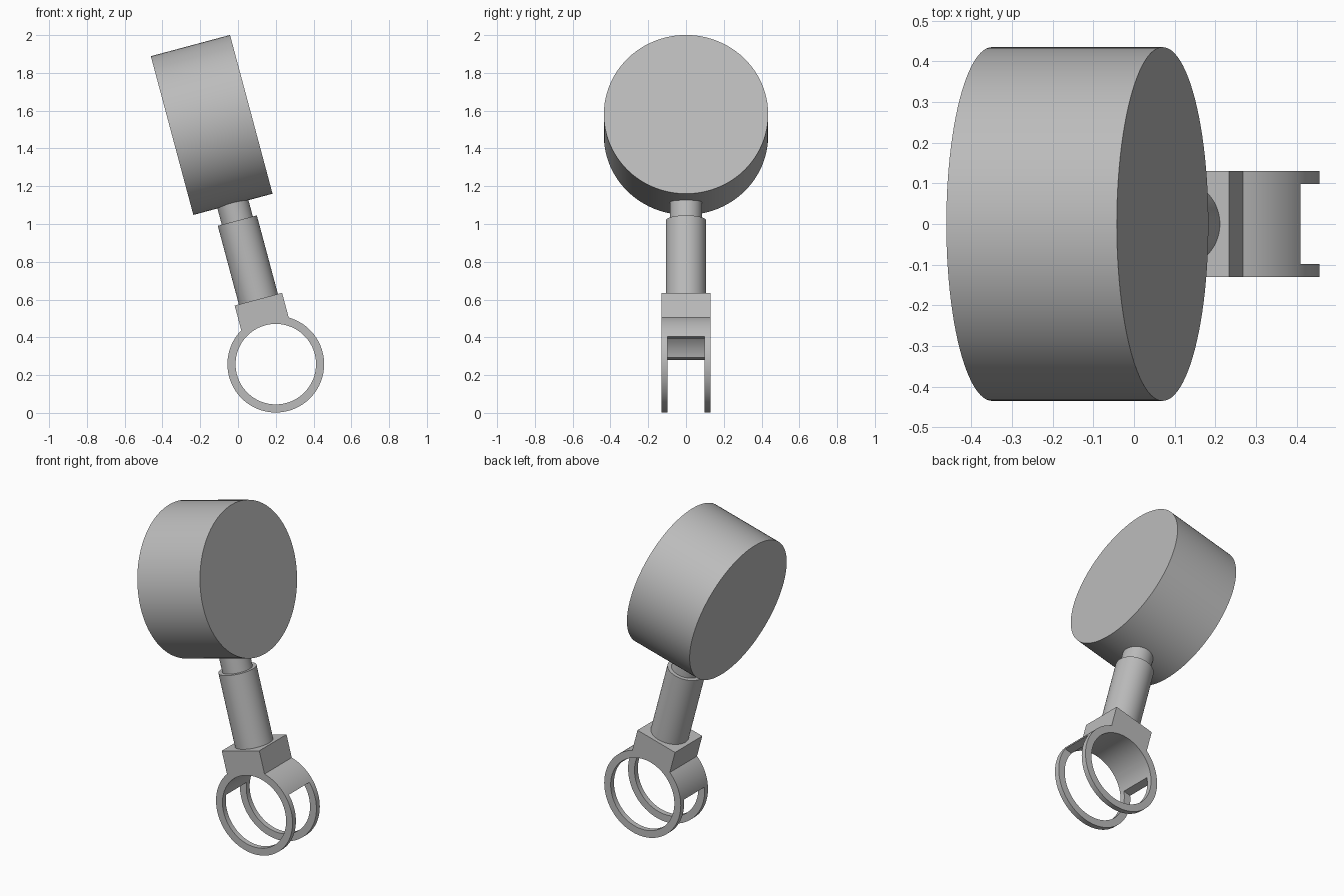
import bpy
import math
from mathutils import Matrix

cube = bpy.data.objects.get("Cube")
if cube:
    bpy.data.objects.remove(cube, do_unlink=True)

# Single grey material
grey = bpy.data.materials.new("mid_grey")
grey.use_nodes = True
colour = (0.5, 0.5, 0.5, 1)
grey.diffuse_color = colour
grey.node_tree.nodes["Principled BSDF"].inputs["Base Color"].default_value = colour

# The whole model leans about the clamp centre
LEAN = Matrix.Translation((0.2, 0, 0.258)) @ Matrix.Rotation(math.radians(-15), 4, 'Y')
CLAMP_R, BORE_R, HALF = 0.256, 0.213, 0.13


def finish(obj, name):
    obj.name = obj.data.name = name
    obj.data.materials.clear()
    obj.data.materials.append(grey)
    return obj


def cylinder(name, radius, low, high, axis='Z'):
    """Cylinder between two positions along a local axis."""
    bpy.ops.mesh.primitive_cylinder_add(vertices=96, radius=radius, depth=high - low)
    obj = bpy.context.object
    place = Matrix.Translation((0, 0, (low + high) / 2))
    turn = {'Z': Matrix(), 'X': Matrix.Rotation(math.pi / 2, 4, 'Y'),
            'Y': Matrix.Rotation(math.pi / 2, 4, 'X')}[axis]
    obj.data.transform(turn @ place)
    return finish(obj, name)


def box(name, half_x, half_y, low, high):
    bpy.ops.mesh.primitive_cube_add(size=2)
    obj = bpy.context.object
    obj.data.transform(Matrix.Translation((0, 0, (low + high) / 2))
                       @ Matrix.Diagonal((half_x, half_y, (high - low) / 2, 1)))
    return finish(obj, name)


def combine(target, other, operation):
    """Apply a boolean and discard the helper."""
    mod = target.modifiers.new(operation, 'BOOLEAN')
    mod.operation, mod.object, mod.solver = operation, other, 'EXACT'
    bpy.context.view_layer.objects.active = target
    bpy.ops.object.modifier_apply(modifier=mod.name)
    bpy.data.objects.remove(other, do_unlink=True)


# Clamp: ring with square mount, bored through, open between the lower hoops
clamp = cylinder("ring_clamp", CLAMP_R, -HALF, HALF, 'Y')
combine(clamp, box("mount_block", HALF, HALF, 0.1, 0.356), 'UNION')
combine(clamp, cylinder("bore", BORE_R, -0.3, 0.3, 'Y'), 'DIFFERENCE')
combine(clamp, box("window", 0.4, 0.098, -0.4, 0.088), 'DIFFERENCE')

# Stem, neck and drum head
parts = [
    clamp,
    cylinder("stem", 0.107, 0.356, 0.787),
    cylinder("neck", 0.085, 0.787, 0.9),
]
head = cylinder("drum_head", 0.435, -0.217, 0.217, 'X')
head.data.transform(Matrix.Translation((0, 0, 1.311)))
parts.append(head)

# Lean the parts and smooth the round faces
for part in parts:
    part.data.transform(LEAN)
    bpy.ops.object.select_all(action='DESELECT')
    part.select_set(True)
    bpy.context.view_layer.objects.active = part
    bpy.ops.object.shade_smooth_by_angle(angle=math.radians(30))
